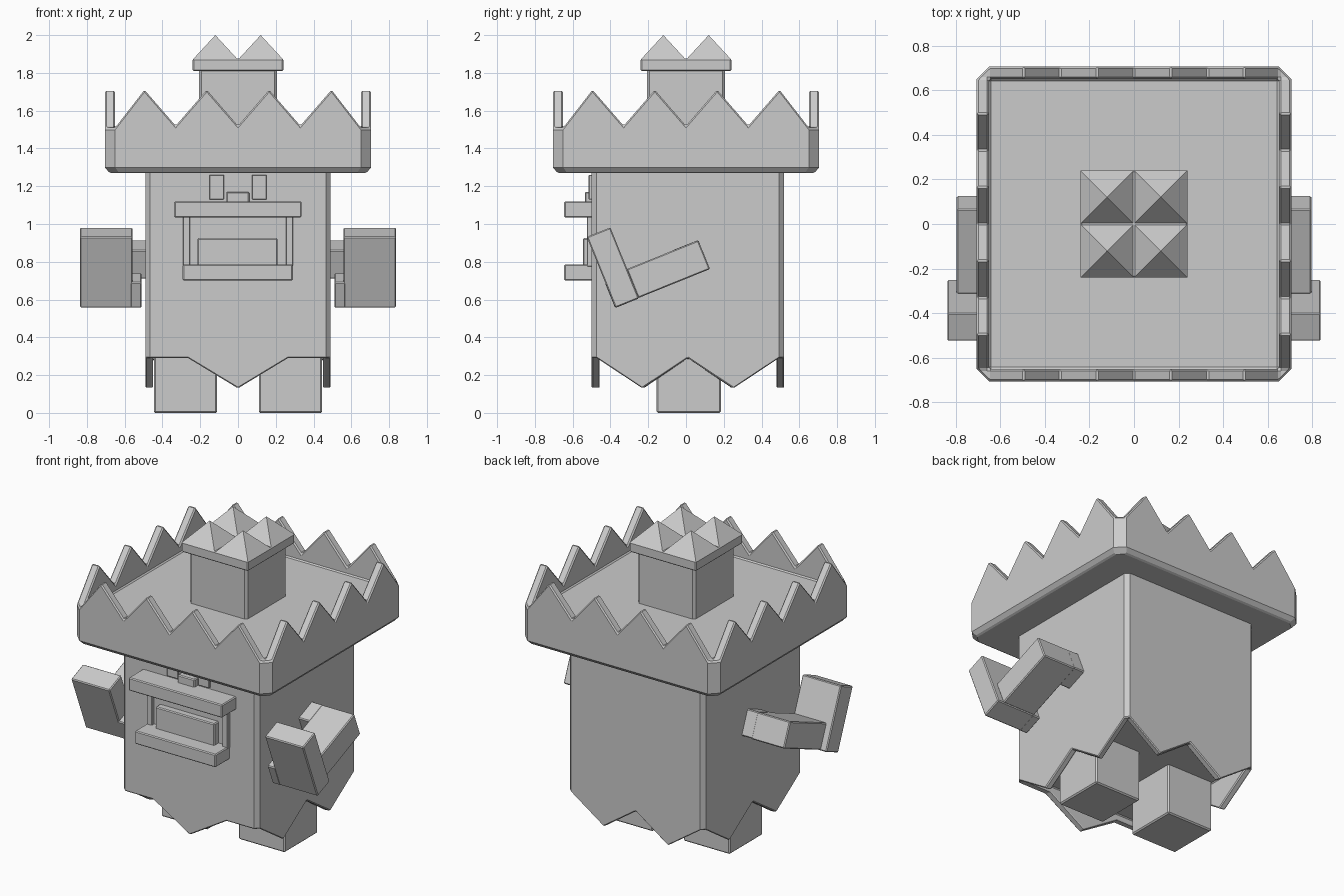
import bpy, bmesh, math
from mathutils import Matrix, Vector

if "Cube" in bpy.data.objects:
    bpy.data.objects.remove(bpy.data.objects["Cube"])

grey = bpy.data.materials.new("plain grey")
grey.diffuse_color = (0.6, 0.6, 0.6, 1)
grey.use_nodes = True
grey.node_tree.nodes["Principled BSDF"].inputs["Base Color"].default_value = grey.diffuse_color


def finish(name, bm, bevel=0.0):
    bmesh.ops.recalc_face_normals(bm, faces=bm.faces)
    me = bpy.data.meshes.new(name)
    bm.to_mesh(me)
    bm.free()
    me.materials.append(grey)
    ob = bpy.data.objects.new(name, me)
    bpy.context.collection.objects.link(ob)
    if bevel:
        m = ob.modifiers.new("soft edges", 'BEVEL')
        m.width, m.segments = bevel, 1
        m.limit_method, m.angle_limit = 'ANGLE', math.radians(50)
    return ob


def box(name, centre, size, tilt=0.0, bevel=0.006):
    bm = bmesh.new()
    bmesh.ops.create_cube(bm, size=1, matrix=Matrix.Translation(centre)
                          @ Matrix.Rotation(tilt, 4, 'X')
                          @ Matrix.Diagonal((*size, 1)))
    return finish(name, bm, bevel)


def span(name, x, y, z, bevel=0.006):
    c = [(a + b) / 2 for a, b in (x, y, z)]
    return box(name, c, [b - a for a, b in (x, y, z)], 0, bevel)


def ring(half, end, sides, z=None, cy=0.0, sy=1.0):
    """Square loop of points; each side follows a (position, height) profile."""
    pts = []
    for k, prof in enumerate(sides):
        rot = Matrix.Rotation(k * math.pi / 2, 3, 'Z')
        for t, h in prof:
            p = rot @ Vector((t * end, -half, 0))
            pts.append((p.x, p.y * sy + cy, h if z is None else z))
    return pts


def loft(name, loops, bevel):
    bm = bmesh.new()
    vs = [[bm.verts.new(p) for p in lp] for lp in loops]
    n = len(vs[0])
    for a, b in zip(vs, vs[1:]):
        for i in range(n):
            j = (i + 1) % n
            bm.faces.new((a[i], a[j], b[j], b[i]))
    bm.faces.new(vs[0])
    bm.faces.new(vs[-1])
    bmesh.ops.remove_doubles(bm, verts=bm.verts, dist=0.001)
    return finish(name, bm, bevel)


# body shell with jagged lower hem: one point in front, two on the other sides
front = [(-1, .29), (-.57, .29), (0, .13), (.57, .29), (1, .29)]
other = [(-1, .29), (-.5, .13), (0, .29), (.5, .13), (1, .29)]
hem = [front, other, other, other]
pos = dict(cy=.01, sy=1.04)
loft("body", [ring(.49, .465, hem, 1.30, **pos), ring(.49, .465, hem, **pos),
              ring(.45, .45, hem, **pos), ring(.45, .45, hem, .33, **pos)], .006)

# wide crown with a toothed wall
teeth = [[(-1, 1.51)] + [(i * .165 / .65, 1.71 if i % 2 else 1.52)
                         for i in range(-3, 4)] + [(1, 1.51)]] * 4
loft("crown", [ring(.68, .63, teeth, 1.27), ring(.705, .65, teeth, 1.30),
               ring(.705, .65, teeth), ring(.65, .65, teeth),
               ring(.65, .65, teeth, 1.475)], .008)

# top tower, its cap and four pyramids
span("tower", (-.207, .207), (-.207, .207), (1.45, 1.83), .015)
span("tower_cap", (-.24, .24), (-.24, .24), (1.81, 1.875))
for sx in (-1, 1):
    for sy in (-1, 1):
        bm = bmesh.new()
        bmesh.ops.create_cone(bm, segments=4, radius1=.12 * math.sqrt(2), radius2=0,
                              depth=.13, cap_ends=True,
                              matrix=Matrix.Translation((sx * .12, sy * .12, 1.935))
                              @ Matrix.Rotation(math.pi / 4, 4, 'Z'))
        bmesh.ops.remove_doubles(bm, verts=bm.verts, dist=0.001)
        finish("cap_pyramid", bm)

# face
span("upper_lip", (-.338, .336), (-.645, -.48), (1.035, 1.12))
span("lower_lip", (-.293, .29), (-.645, -.48), (.70, .785))
span("tongue", (-.215, .21), (-.545, -.48), (.77, .925))
span("nose", (-.062, .06), (-.535, -.48), (1.11, 1.17))

# paired parts
tilt = math.radians(22)
for s, side in ((-1, "left"), (1, "right")):
    box(side + "_eye", (s * .113, -.5, 1.195), (.078, .03, .13), 0, .003)
    box(side + "_mouth_edge", (s * .273, -.50, .91), (.038, .05, .27), 0, .003)
    box(side + "_leg", (s * .278, .015, .18), (.335, .34, .36), 0, .008)
    box(side + "_elbow", (s * .515, .026, .812), (.11, .15, .163), tilt)
    box(side + "_forearm", (s * .677, -.094, .761), (.237, .41, .165), tilt)
    box(side + "_hand", (s * .698, -.387, .769), (.278, .135, .405), tilt)
    box(side + "_thumb", (s * .54, -.34, .648), (.06, .135, .146), tilt)
